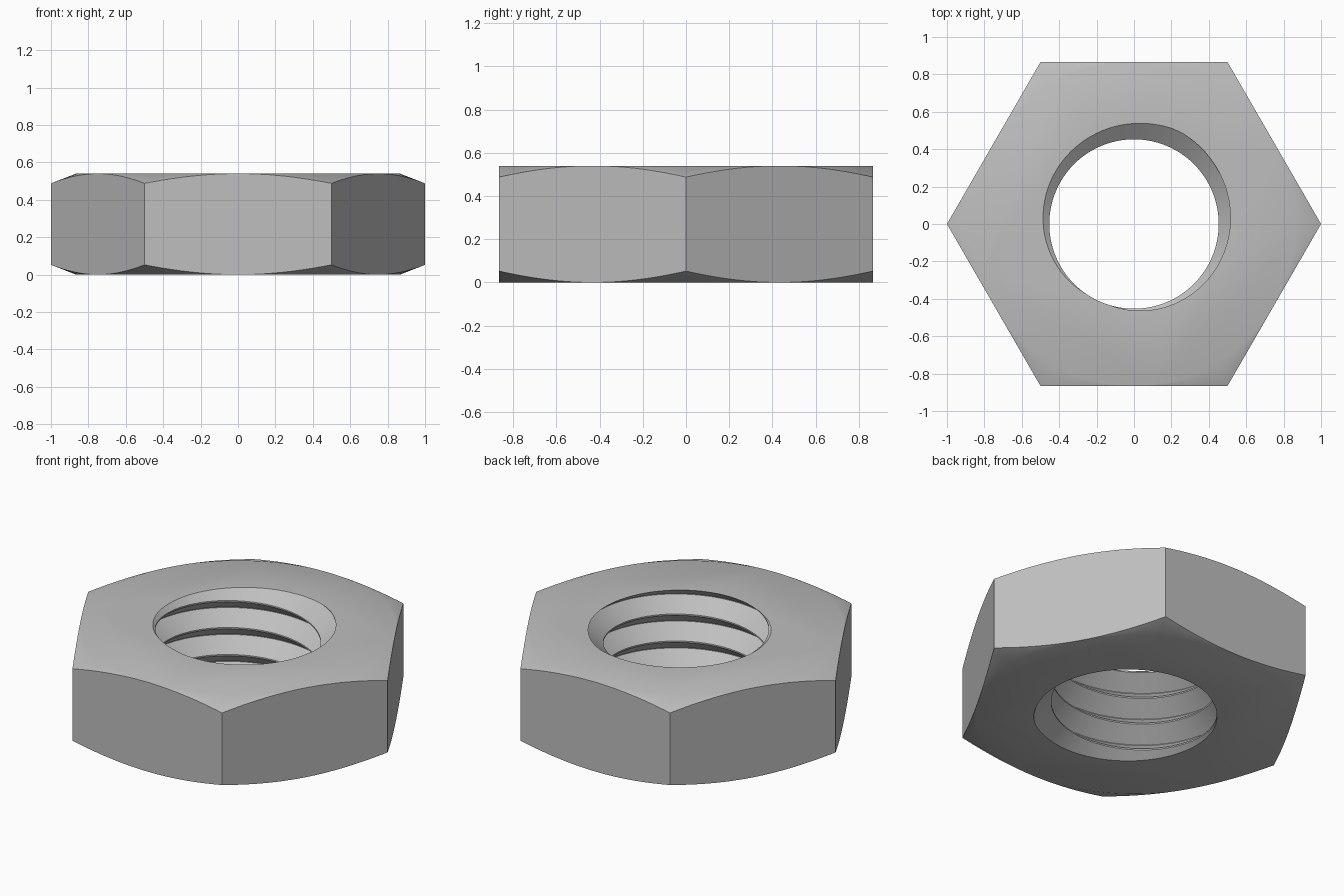
import bpy, bmesh, math

if "Cube" in bpy.data.objects:
    bpy.data.objects.remove(bpy.data.objects["Cube"], do_unlink=True)

HEIGHT = 0.54      # nut thickness
FLAT = 0.866       # half the distance across the flats
CHAMFER = 0.39     # slope of the conical corner chamfer
PITCH = 0.163      # thread pitch
MINOR, MAJOR = 0.453, 0.55

steel = bpy.data.materials.new("steel grey")
steel.use_nodes = True
colour = (0.52, 0.52, 0.52, 1)
steel.diffuse_color = colour
steel.node_tree.nodes["Principled BSDF"].inputs["Base Color"].default_value = colour


def make_object(name, bm):
    bmesh.ops.recalc_face_normals(bm, faces=bm.faces)
    mesh = bpy.data.meshes.new(name)
    bm.to_mesh(mesh)
    bm.free()
    mesh.materials.append(steel)
    obj = bpy.data.objects.new(name, mesh)
    bpy.context.collection.objects.link(obj)
    return obj


# Hexagonal body: flat discs, conical chamfers and six straight sides
def hex_body():
    bm = bmesh.new()
    n = 144
    rings = [[], [], [], []]   # bottom disc, bottom rim, top rim, top disc
    for i in range(n):
        a = math.tau * i / n
        local = (a % (math.pi / 3)) - math.pi / 6
        if i % (n // 6) == 0:
            local = math.pi / 6
        r = FLAT / math.cos(local)
        drop = CHAMFER * (r - FLAT)
        levels = ((FLAT, 0), (r, drop), (r, HEIGHT - drop), (FLAT, HEIGHT))
        for ring, (rad, z) in zip(rings, levels):
            ring.append(bm.verts.new((rad * math.cos(a), rad * math.sin(a), z)))
    for lo, hi in zip(rings, rings[1:]):
        for i in range(n):
            j = (i + 1) % n
            bm.faces.new((lo[i], lo[j], hi[j], hi[i]))
    bm.faces.new(rings[0][::-1])
    bm.faces.new(rings[3])
    bmesh.ops.remove_doubles(bm, verts=bm.verts, dist=1e-5)
    return make_object("hex_nut", bm)


# Right-handed screw-shaped cutter for the threaded bore
def thread_cutter():
    bm = bmesh.new()
    n = 96
    profile = ((-0.01, MAJOR), (0.01, MAJOR), (0.475, MINOR), (0.525, MINOR))
    start = HEIGHT - PITCH * 65 / 360
    columns = []
    for i in range(n):
        a = math.tau * i / n
        columns.append([
            bm.verts.new((r * math.cos(a), r * math.sin(a),
                          start + PITCH * (k + f + i / n)))
            for k in range(-6, 4) for f, r in profile])
    count = len(columns[0])
    for i in range(n):
        shift = len(profile) if i == n - 1 else 0   # join each turn to the next
        a, b = columns[i], columns[(i + 1) % n]
        for j in range(count - 1 - shift):
            bm.faces.new((a[j], b[j + shift], b[j + 1 + shift], a[j + 1]))
    # Close both ends with cones well outside the nut
    tips = {False: bm.verts.new((0, 0, -1.5)), True: bm.verts.new((0, 0, 2))}
    for e in [e for e in bm.edges if e.is_boundary]:
        above = e.verts[0].co.z > HEIGHT / 2
        bm.faces.new((e.verts[0], e.verts[1], tips[above]))
    cutter = make_object("thread_cutter", bm)
    cutter.hide_render = True
    return cutter


nut = hex_body()
cutter = thread_cutter()
bore = nut.modifiers.new("threaded bore", 'BOOLEAN')
bore.operation = 'DIFFERENCE'
bore.solver = 'EXACT'
bore.object = cutter

bpy.ops.object.select_all(action='DESELECT')
nut.select_set(True)
bpy.context.view_layer.objects.active = nut
bpy.ops.object.modifier_apply(modifier=bore.name)
bpy.data.objects.remove(cutter, do_unlink=True)
bpy.ops.object.shade_smooth_by_angle(angle=math.radians(30))
